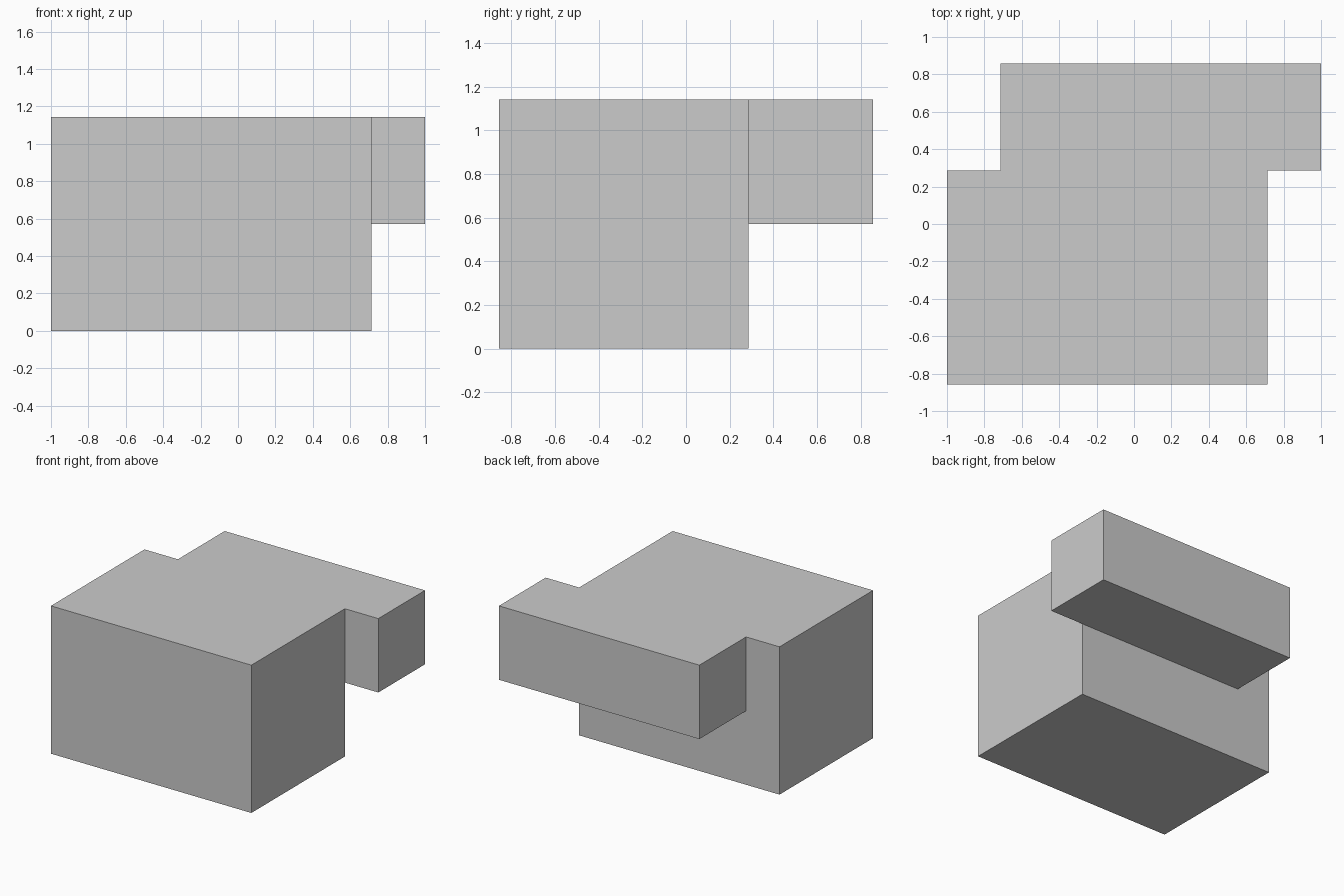
import bpy, bmesh
from mathutils import Vector

if "Cube" in bpy.data.objects:
    bpy.data.objects.remove(bpy.data.objects["Cube"])

U = 2 / 7  # grid unit: the model is 7 units long


def box(name, lo, hi):
    """Axis-aligned box from two corners given in grid units."""
    bm = bmesh.new()
    bmesh.ops.create_cube(bm, size=1)
    for v in bm.verts:
        v.co = Vector([(h if c > 0 else l) * U for c, l, h in zip(v.co, lo, hi)])
    mesh = bpy.data.meshes.new(name)
    bm.to_mesh(mesh)
    bm.free()
    obj = bpy.data.objects.new(name, mesh)
    bpy.context.collection.objects.link(obj)
    return obj


# Main block and the half-height ledge shifted sideways along its back
body = box("stepped_block", (-3.5, -3, 0), (2.5, 1, 4))
ledge = box("back_ledge", (-2.5, 1, 2), (3.5, 3, 4))

# Join both into one closed solid
union = body.modifiers.new("join_ledge", 'BOOLEAN')
union.operation = 'UNION'
union.solver = 'EXACT'
union.object = ledge
bpy.context.view_layer.objects.active = body
bpy.ops.object.modifier_apply(modifier=union.name)
bpy.data.objects.remove(ledge)

# Merge the coplanar top into one clean flat face
bm = bmesh.new()
bm.from_mesh(body.data)
bmesh.ops.remove_doubles(bm, verts=bm.verts, dist=1e-4)
bmesh.ops.dissolve_limit(bm, angle_limit=0.01, verts=bm.verts, edges=bm.edges)
bmesh.ops.recalc_face_normals(bm, faces=bm.faces)
bm.to_mesh(body.data)
bm.free()
